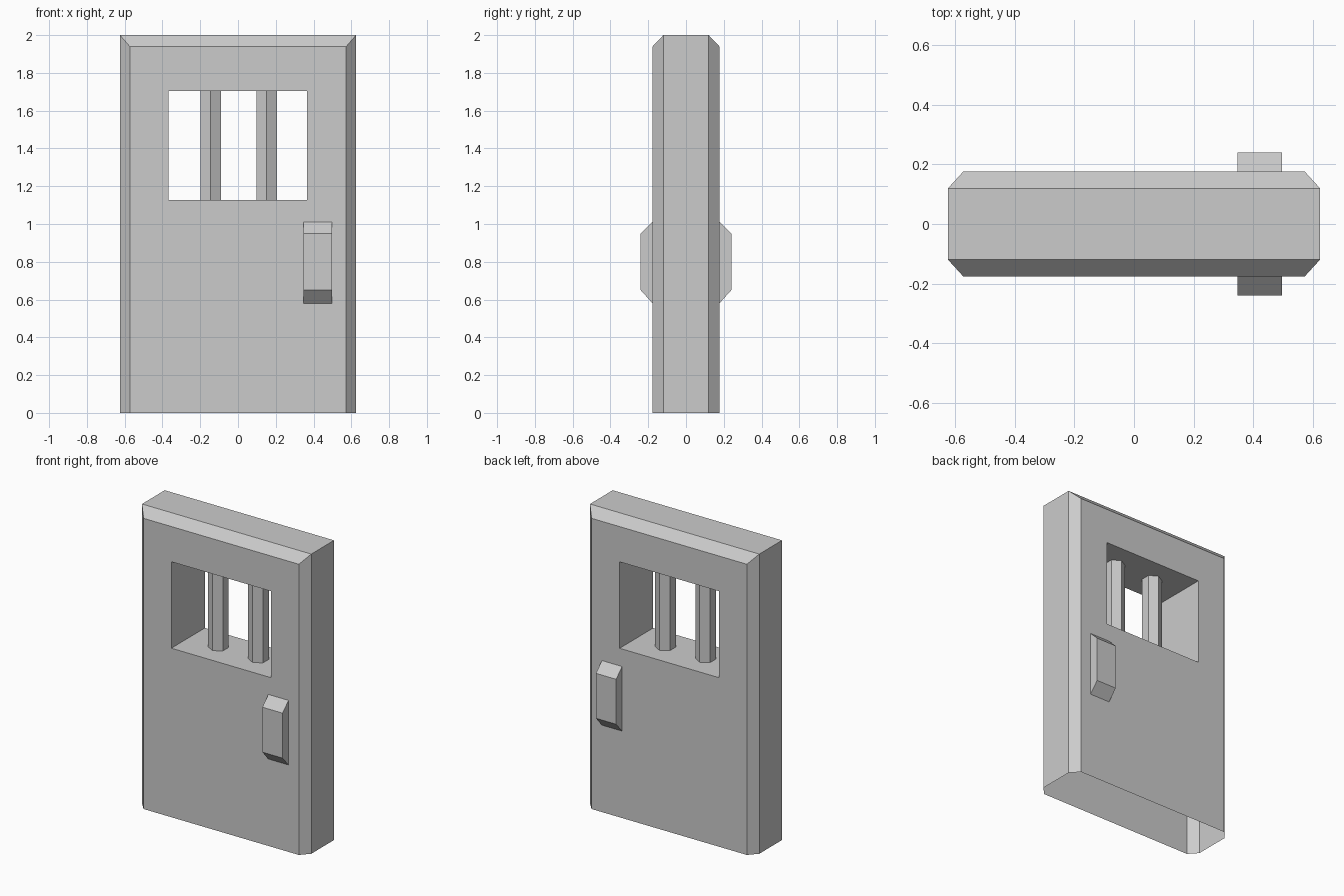
import bpy, bmesh, math

if "Cube" in bpy.data.objects:
    bpy.data.objects.remove(bpy.data.objects["Cube"])


def finish(bm, name):
    bmesh.ops.recalc_face_normals(bm, faces=bm.faces)
    mesh = bpy.data.meshes.new(name)
    bm.to_mesh(mesh)
    bm.free()
    obj = bpy.data.objects.new(name, mesh)
    bpy.context.collection.objects.link(obj)
    return obj


def rect(bm, y, x0, x1, z0, z1):
    return [bm.verts.new((x, y, z)) for x, z in ((x0, z0), (x1, z0), (x1, z1), (x0, z1))]


def bridge(bm, a, b, sides=(0, 1, 2, 3)):
    for i in sides:
        j = (i + 1) % 4
        bm.faces.new((a[i], a[j], b[j], b[i]))


# door slab: rectangular loops from window to face to chamfered rim, open underneath
bm = bmesh.new()
loops = {}
for s in (-1, 1):
    hole = rect(bm, s * 0.177, -0.368, 0.366, 1.128, 1.705)
    face = rect(bm, s * 0.177, -0.573, 0.573, 0, 1.94)
    rim = rect(bm, s * 0.12, -0.625, 0.625, 0, 2)
    bridge(bm, hole, face)
    bridge(bm, face, rim, (1, 2, 3))
    loops[s] = hole, rim
bridge(bm, loops[-1][0], loops[1][0])             # window tunnel
bridge(bm, loops[-1][1], loops[1][1], (1, 2, 3))  # outer edge
finish(bm, "door_slab")

# handles on both sides, tapered at top and bottom
for s, name in ((-1, "front_handle"), (1, "back_handle")):
    bm = bmesh.new()
    base = rect(bm, s * 0.175, 0.348, 0.497, 0.578, 1.013)
    grip = rect(bm, s * 0.24, 0.348, 0.497, 0.65, 0.95)
    bridge(bm, base, grip)
    bm.faces.new(grip)
    finish(bm, name)

# six-sided window bars with an edge facing forward
for x, name in ((-0.145, "left_bar"), (0.152, "right_bar")):
    bm = bmesh.new()
    rings = []
    for z in (1.128, 1.705):
        rings.append([bm.verts.new((x + 0.063 * math.cos(math.radians(30 + 60 * i)),
                                    0.063 * math.sin(math.radians(30 + 60 * i)), z))
                      for i in range(6)])
    for i in range(6):
        j = (i + 1) % 6
        bm.faces.new((rings[0][i], rings[0][j], rings[1][j], rings[1][i]))
    finish(bm, name)
